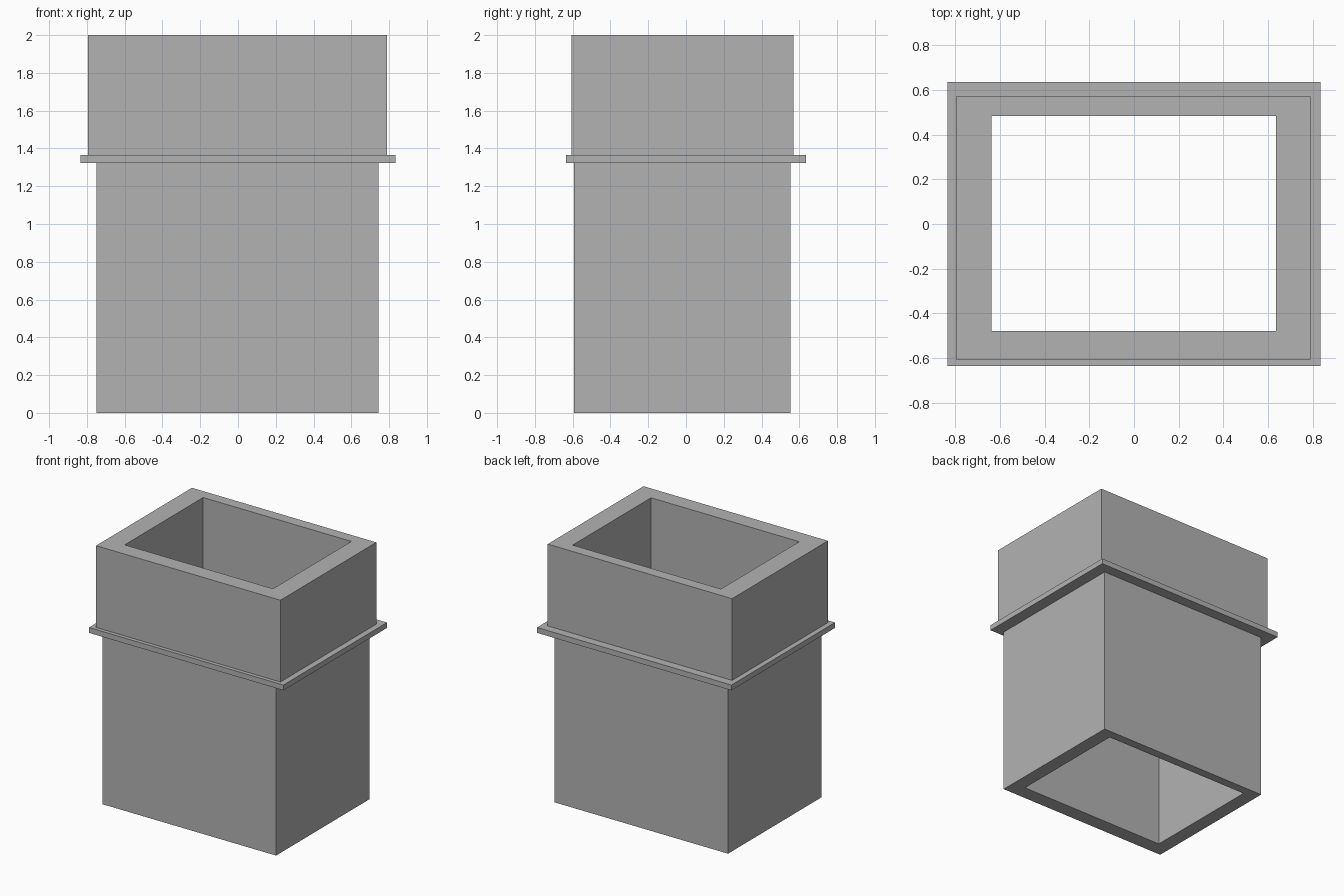
import bpy
import bmesh

cube = bpy.data.objects.get("Cube")
if cube:
    bpy.data.objects.remove(cube, do_unlink=True)

# Single plain grey
grey = bpy.data.materials.new("plain grey")
grey.use_nodes = True
colour = (0.45, 0.45, 0.45, 1)
grey.diffuse_color = colour
grey.node_tree.nodes["Principled BSDF"].inputs["Base Color"].default_value = colour

# Rectangles as x min, x max, y min, y max
OPENING = (-0.638, 0.636, -0.479, 0.483)


def corners(rect):
    x0, x1, y0, y1 = rect
    return [(x0, y0), (x1, y0), (x1, y1), (x0, y1)]


def rectangular_tube(name, outer, bottom, top):
    """Straight tube whose bore is the shared opening."""
    bm = bmesh.new()
    profile = [(outer, bottom), (outer, top), (OPENING, top), (OPENING, bottom)]
    loops = [[bm.verts.new((x, y, z)) for x, y in corners(rect)]
             for rect, z in profile]
    for i, loop in enumerate(loops):
        following = loops[(i + 1) % len(loops)]
        for j in range(4):
            k = (j + 1) % 4
            bm.faces.new((loop[j], loop[k], following[k], following[j]))
    bmesh.ops.recalc_face_normals(bm, faces=bm.faces)
    mesh = bpy.data.meshes.new(name)
    bm.to_mesh(mesh)
    bm.free()
    mesh.materials.append(grey)
    obj = bpy.data.objects.new(name, mesh)
    bpy.context.collection.objects.link(obj)


# Lower shaft, thin projecting collar, wider upper section
rectangular_tube("lower_shaft", (-0.748, 0.743, -0.594, 0.552), 0, 1.323)
rectangular_tube("collar", (-0.835, 0.835, -0.635, 0.635), 1.323, 1.365)
rectangular_tube("upper_section", (-0.795, 0.789, -0.606, 0.57), 1.365, 2)
